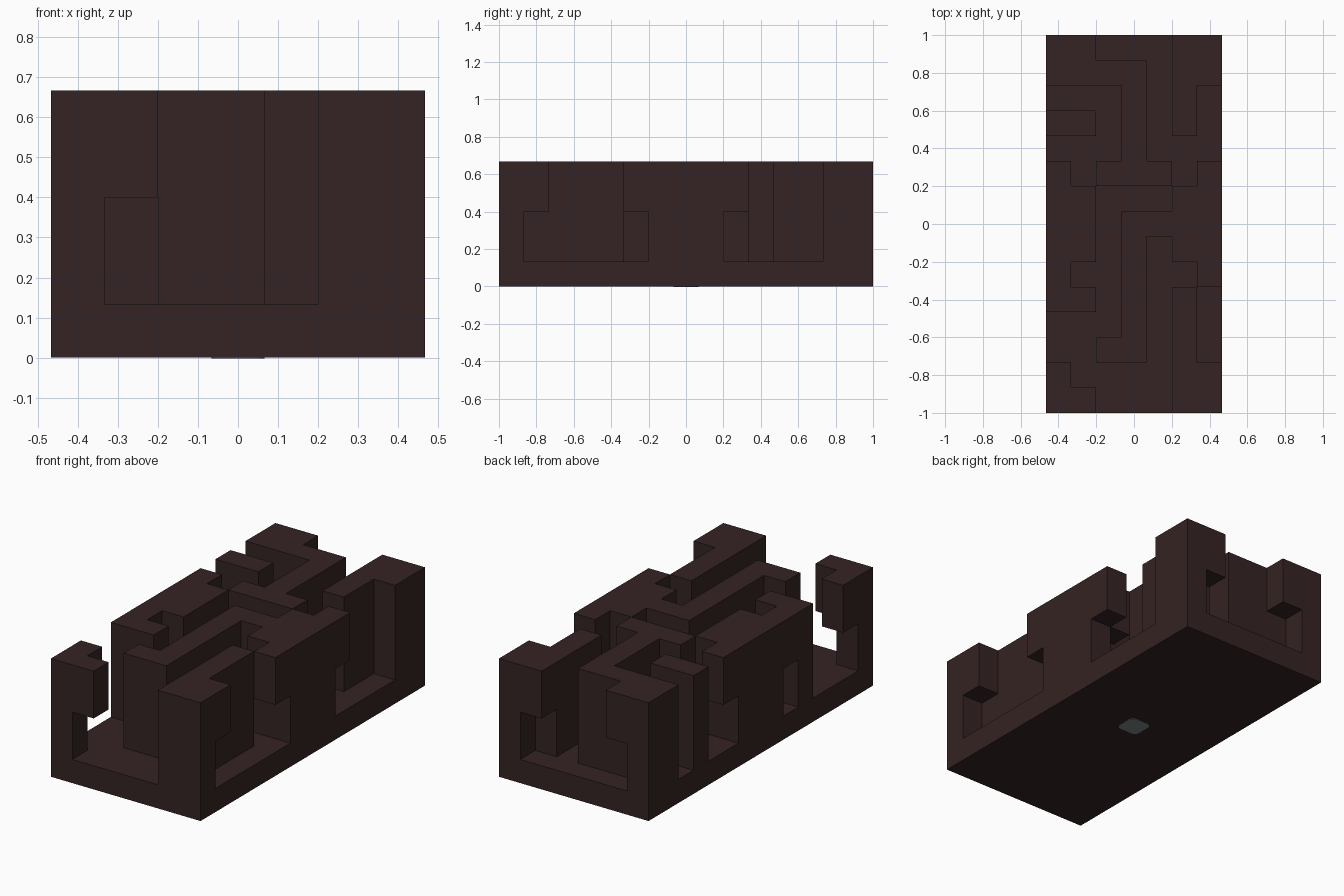
import bpy
import bmesh
from mathutils import Vector

if "Cube" in bpy.data.objects:
    bpy.data.objects.remove(bpy.data.objects["Cube"])

CELL = 2 / 15

# Floor plan, back row first: '#' full wall, 'o' wall with a passage under it
PLAN = """
#o...o#
####.##
...#.#.
##.#.#.
...#...
o.###.o
##...o#
##.####
##.#.##
o..#..o
##.#.#.
...#.#.
..##.#.
o....#o
#o...##
""".split()[::-1]
LEVELS = [0, 1, 3, 5]          # base, passage and upper wall heights in cells
ROWS, COLS = len(PLAN), len(PLAN[0])


def material(name, color):
    mat = bpy.data.materials.new(name)
    mat.use_nodes = True
    mat.diffuse_color = (*color, 1)
    mat.node_tree.nodes["Principled BSDF"].inputs["Base Color"].default_value = (*color, 1)
    return mat


def finish(name, bm, mat):
    mesh = bpy.data.meshes.new(name)
    bm.to_mesh(mesh)
    bm.free()
    mesh.materials.append(mat)
    obj = bpy.data.objects.new(name, mesh)
    bpy.context.scene.collection.objects.link(obj)
    return obj


def solid(c, r, level):
    if not (0 <= c < COLS and 0 <= r < ROWS and 0 <= level <= 2):
        return False
    return level == 0 or PLAN[r][c] == "#" or (PLAN[r][c] == "o" and level == 2)


def corner(c, r, level):
    return Vector((c - COLS / 2, r - ROWS / 2, LEVELS[level])) * CELL


# Maze block: only the exposed sides of each filled cell
bm = bmesh.new()
for r in range(ROWS):
    for c in range(COLS):
        for level in range(3):
            if not solid(c, r, level):
                continue
            for axis in range(3):
                for side in (0, 1):
                    near = [c, r, level]
                    near[axis] += 2 * side - 1
                    if solid(*near):
                        continue
                    loop = []
                    for u, v in ((0, 0), (1, 0), (1, 1), (0, 1)):
                        p = [c, r, level]
                        p[axis] += side
                        p[(axis + 1) % 3] += u
                        p[(axis + 2) % 3] += v
                        loop.append(bm.verts.new(corner(*p)))
                    bm.faces.new(loop if side else loop[::-1])
bmesh.ops.remove_doubles(bm, verts=bm.verts, dist=0.001)
finish("maze_block", bm, material("dark brown", (0.036, 0.017, 0.017)))

# Small pad with rounded corners under the middle of the base
bm = bmesh.new()
bmesh.ops.create_cube(bm, size=1)
bmesh.ops.scale(bm, vec=(CELL, CELL, 0.004), verts=bm.verts)
upright = [e for e in bm.edges if abs(e.verts[0].co.z - e.verts[1].co.z) > 0.001]
bmesh.ops.bevel(bm, geom=upright, offset=0.03, segments=3, profile=0.5, affect="EDGES")
finish("bottom_pad", bm, material("grey", (0.19, 0.23, 0.23)))
